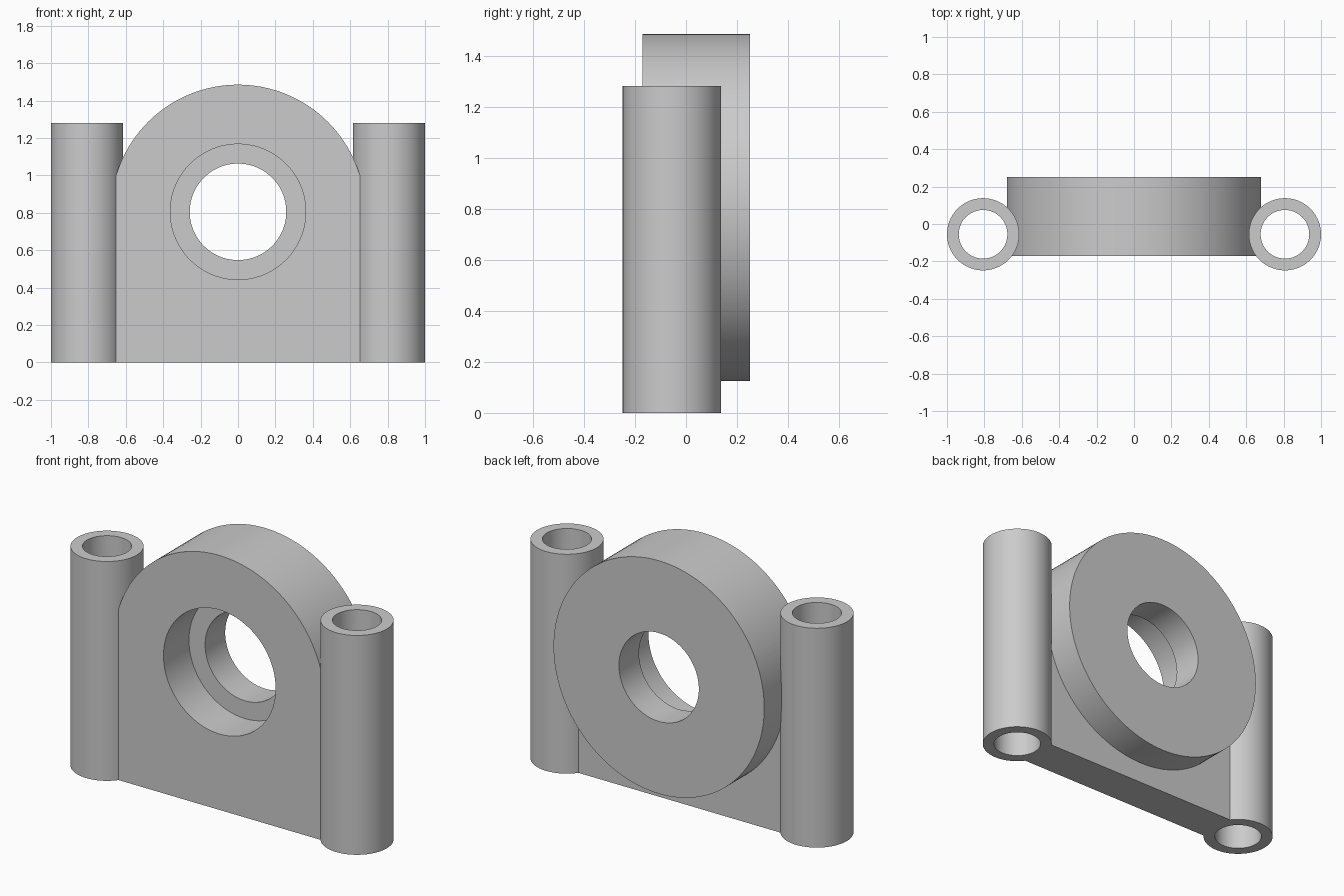
import bpy
import math

if "Cube" in bpy.data.objects:
    bpy.data.objects.remove(bpy.data.objects["Cube"], do_unlink=True)

grey = bpy.data.materials.new("plain_grey")
grey.use_nodes = True
colour = (0.6, 0.6, 0.6, 1)
grey.diffuse_color = colour
grey.node_tree.nodes["Principled BSDF"].inputs["Base Color"].default_value = colour

FRONT, WEB_BACK, BACK = -0.17, 0.06, 0.25
BORE_Z = 0.805
TUBE_X, TUBE_Y, TUBE_H = 0.807, -0.055, 1.28


def finish(name):
    ob = bpy.context.object
    ob.name = name
    bpy.ops.object.transform_apply(location=False, rotation=True, scale=True)
    ob.data.materials.append(grey)
    return ob


def disc(name, radius, y0, y1):
    """Cylinder along y, centred on the bore axis."""
    bpy.ops.mesh.primitive_cylinder_add(
        vertices=128, radius=radius, depth=y1 - y0,
        location=(0, (y0 + y1) / 2, BORE_Z), rotation=(math.pi / 2, 0, 0))
    return finish(name)


def post(name, x, radius, z0, z1):
    """Upright cylinder on a tube axis."""
    bpy.ops.mesh.primitive_cylinder_add(
        vertices=96, radius=radius, depth=z1 - z0,
        location=(x, TUBE_Y, (z0 + z1) / 2))
    return finish(name)


def combine(target, tool, operation):
    tool.hide_render = True
    mod = target.modifiers.new(tool.name, "BOOLEAN")
    mod.operation, mod.solver, mod.object = operation, "EXACT", tool
    bpy.context.view_layer.objects.active = target
    bpy.ops.object.modifier_apply(modifier=mod.name)
    bpy.data.objects.remove(tool, do_unlink=True)


# Housing disc
block = disc("bearing_block", 0.68, FRONT, BACK)

# Web plate between the tubes
bpy.ops.mesh.primitive_cube_add(
    size=1, location=(0, (FRONT + WEB_BACK) / 2, 0.4),
    scale=(1.33, WEB_BACK - FRONT, 0.8))
combine(block, finish("web_plate"), "UNION")

# Side tubes, then their holes
sides = (("left", TUBE_X), ("right", -TUBE_X))
for side, x in sides:
    combine(block, post(side + "_tube", x, 0.193, 0, TUBE_H), "UNION")
for side, x in sides:
    combine(block, post(side + "_hole", x, 0.13, -0.1, TUBE_H + 0.1), "DIFFERENCE")

# Stepped bore: through hole and wider front recess
combine(block, disc("through_bore", 0.258, FRONT - 0.1, BACK + 0.1), "DIFFERENCE")
combine(block, disc("front_recess", 0.362, FRONT - 0.1, WEB_BACK + 0.005), "DIFFERENCE")

# Smooth round walls with crisp edges
bpy.ops.object.select_all(action="DESELECT")
block.select_set(True)
bpy.context.view_layer.objects.active = block
bpy.ops.object.shade_smooth_by_angle(angle=math.radians(30))
